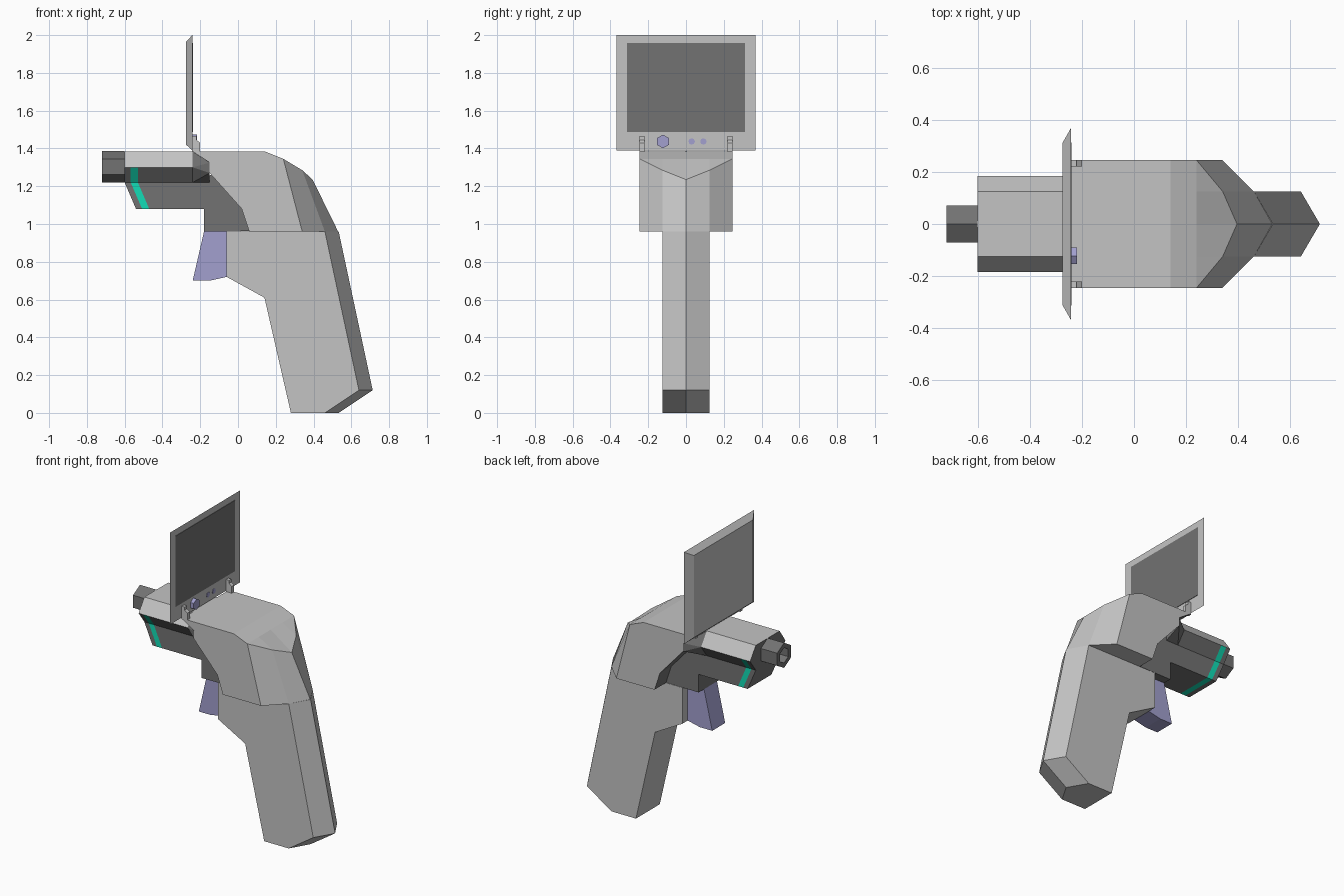
import bpy, bmesh
from math import sin, cos, pi

cube = bpy.data.objects.get("Cube")
if cube:
    bpy.data.objects.remove(cube, do_unlink=True)


def material(name, rgb):
    m = bpy.data.materials.new(name)
    m.use_nodes = True
    m.diffuse_color = (*rgb, 1)
    m.node_tree.nodes["Principled BSDF"].inputs["Base Color"].default_value = (*rgb, 1)
    return m


LIGHT = material("light_grey", (0.55, 0.55, 0.55))
DARK = material("dark_grey", (0.17, 0.17, 0.17))
TEAL = material("teal", (0.006, 0.72, 0.47))
PURPLE = material("muted_purple", (0.36, 0.35, 0.62))


def finish(name, bm, mats, rule=None):
    bmesh.ops.remove_doubles(bm, verts=bm.verts, dist=0.0005)
    bmesh.ops.recalc_face_normals(bm, faces=bm.faces)
    bm.normal_update()
    if rule:
        for f in bm.faces:
            f.material_index = rule(f.calc_center_median(), f.normal)
    mesh = bpy.data.meshes.new(name)
    bm.to_mesh(mesh)
    bm.free()
    for m in mats:
        mesh.materials.append(m)
    obj = bpy.data.objects.new(name, mesh)
    bpy.context.collection.objects.link(obj)
    return obj


def loft(name, rings, mats, rule=None):
    """Join equal-length rings of points with faces and cap both ends."""
    bm = bmesh.new()
    rows = [[bm.verts.new(p) for p in ring] for ring in rings]
    n = len(rows[0])
    for a, b in zip(rows, rows[1:]):
        for i in range(n):
            j = (i + 1) % n
            bm.faces.new((a[i], a[j], b[j], b[i]))
    bm.faces.new(rows[0])
    bm.faces.new(rows[-1])
    return finish(name, bm, mats, rule)


def slab(name, profile, y0, y1, mat):
    """Extrude an xz profile between two y positions."""
    return loft(name, [[(x, y, z) for x, z in profile] for y in (y0, y1)], [mat])


def polygon(x, y, z, r, sides):
    return [(x, y + r * cos(pi / 2 + 2 * pi * i / sides),
             z + r * sin(pi / 2 + 2 * pi * i / sides)) for i in range(sides)]


def rectangle(x, hy, z0, z1):
    return [(x, -hy, z0), (x, hy, z0), (x, hy, z1), (x, -hy, z1)]


# Grip with a ridge down its back
def grip_ring(y, ridge):
    pts = [(-.06, .96), (-.06, .72), (.14, .61), (.28, 0),
           (.46 + ridge, 0), (.64 + ridge, .12), (.46 + ridge, .96)]
    return [(x, y, z) for x, z in pts]


loft("grip", [grip_ring(-.125, 0), grip_ring(0, .073), grip_ring(.125, 0)], [LIGHT])


# Main housing, narrowing to a faceted back
def housing_ring(y, low_x, high):
    pts = [(-.24, 1.385), (-.15, 1.325), (-.15, 1.27), (.02, 1.08), (.06, .96),
           (low_x, .96), high, (.24, 1.345), (.14, 1.385)]
    return [(x, y, z) for x, z in pts]


side = (.34, (.24, 1.345))
shoulder = (.46, (.34, 1.285))
rear = (.53, (.395, 1.235))
loft("housing", [housing_ring(y, *s) for y, s in
                 ((-.245, side), (-.125, shoulder), (0, rear), (.125, shoulder), (.245, side))],
     [LIGHT, DARK], lambda c, n: int(n.x < -.3 and c.x < .1))

# Dark collar flaring from the barrel into the housing
bm = bmesh.new()
for s in (-1, 1):
    for x, y, z in ((-.24, .125, 1.384), (-.24, .185, 1.30), (-.24, .125, 1.22),
                    (-.15, .244, 1.325), (-.15, .244, 1.27), (-.15, .125, 1.22)):
        bm.verts.new((x, s * y, z))
bmesh.ops.convex_hull(bm, input=bm.verts)
finish("collar", bm, [DARK])


# Barrel with a slanted lower nose and a coloured band
def barrel_ring(x, slant):
    half = [(.125, 1.385), (.185, 1.30), (.125, 1.22), (.125, 1.08)]
    loop = half + [(-y, z) for y, z in reversed(half)]
    return [(x + (slant if z < 1.1 else 0), y, z) for y, z in loop]


def barrel_colour(c, n):
    if c.z > 1.3 and n.z > .3:
        return 0
    along = c.x - max(0, 1.22 - c.z) * .43
    return 2 if -.57 < along < -.53 and abs(n.x) < .9 else 1


loft("barrel", [barrel_ring(-.6, .06), barrel_ring(-.568, .06),
                barrel_ring(-.53, .06), barrel_ring(-.24, 0)],
     [LIGHT, DARK, TEAL], barrel_colour)

# Lower frame between barrel and housing
slab("lower_frame", [(-.24, 1.22), (-.24, 1.08), (-.18, 1.08), (-.18, .96),
                     (.06, .962), (.02, 1.08), (-.12, 1.27)], -.125, .125, DARK)

# Hollow hexagonal muzzle
loft("muzzle", [polygon(x, 0, 1.303, r, 6) for x, r in
                ((-.6, .083), (-.72, .083), (-.72, .05), (-.64, .05))], [DARK])

# Trigger
slab("trigger", [(-.18, .96), (-.06, .96), (-.06, .72), (-.15, .70), (-.24, .70)],
     -.068, .068, PURPLE)

# Display panel with bevelled back
loft("display_frame", [rectangle(-.275, .31, 1.42, 1.965),
                       rectangle(-.242, .368, 1.39, 2.0)], [LIGHT])
loft("display_glass", [rectangle(-.244, .312, 1.487, 1.957),
                       rectangle(-.239, .312, 1.487, 1.957)], [DARK])

# Hinges holding the panel
for label, y in (("right", -.245), ("left", .22)):
    slab(label + "_hinge", [(-.243, 1.38), (-.2, 1.38), (-.2, 1.43), (-.22, 1.445),
                            (-.22, 1.465), (-.243, 1.465)], y, y + .025, LIGHT)

# Knob and two indicator dots
for name, y, r, sides, x in (("knob", -.122, .036, 6, -.218),
                             ("inner_dot", .03, .017, 8, -.239),
                             ("outer_dot", .092, .017, 8, -.239)):
    loft(name, [polygon(-.244, y, 1.437, r, sides), polygon(x, y, 1.437, r, sides)], [PURPLE])
